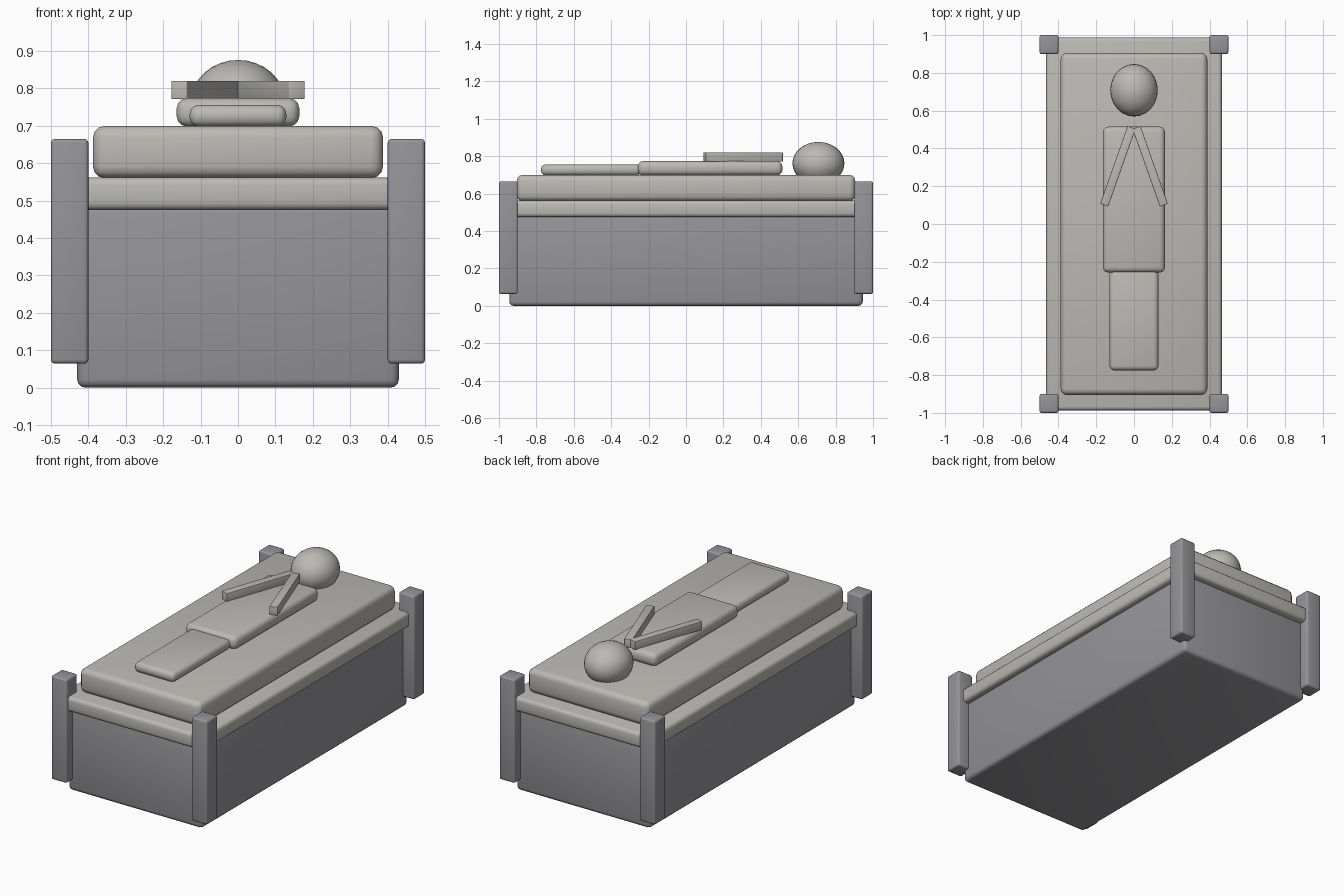
import bpy, math
from mathutils import Vector

if "Cube" in bpy.data.objects:
    bpy.data.objects.remove(bpy.data.objects["Cube"])


def material(name, rgb):
    m = bpy.data.materials.new(name)
    m.diffuse_color = (*rgb, 1)
    m.use_nodes = True
    m.node_tree.nodes["Principled BSDF"].inputs["Base Color"].default_value = m.diffuse_color
    return m


STONE = material("warm_stone", (0.50, 0.49, 0.46))
DARK = material("dark_stone", (0.30, 0.30, 0.32))


def box(name, lo, hi, bevel, mat, angle=0.0):
    """Rounded box between two corners, optionally turned about z."""
    lo, hi = Vector(lo), Vector(hi)
    bpy.ops.mesh.primitive_cube_add(size=1, location=(lo + hi) / 2)
    ob = bpy.context.object
    ob.name = name
    ob.scale = hi - lo
    bpy.ops.object.transform_apply(location=False, rotation=False, scale=True)
    mod = ob.modifiers.new("round_edges", 'BEVEL')
    mod.width, mod.segments = bevel, 3
    bpy.ops.object.modifier_apply(modifier=mod.name)
    bpy.ops.object.shade_smooth_by_angle(angle=math.radians(35))
    ob.rotation_euler.z = angle
    ob.data.materials.append(mat)
    return ob


# Tomb chest and its slabs
box("chest", (-0.43, -0.945, 0), (0.43, 0.945, 0.49), 0.022, DARK)
box("lid_slab", (-0.465, -0.987, 0.475), (0.465, 0.987, 0.562), 0.02, STONE)
box("upper_slab", (-0.388, -0.905, 0.56), (0.388, 0.905, 0.70), 0.032, STONE)

# Corner posts
for sx in (-1, 1):
    for sy in (-1, 1):
        x, y = sx * 0.45, sy * 0.95
        box("corner_post", (x - 0.05, y - 0.05, 0.064),
            (x + 0.05, y + 0.05, 0.665), 0.011, DARK)

# Reclining figure: torso and legs
box("torso", (-0.164, -0.257, 0.698), (0.164, 0.515, 0.774), 0.028, STONE)
box("legs", (-0.129, -0.775, 0.698), (0.129, -0.24, 0.756), 0.024, STONE)

# Arms meeting at the chest
top, end = Vector((0.013, 0.511)), Vector((0.158, 0.1))
for s in (-1, 1):
    c, d = (top + end) / 2, top - end
    box("arm", (s * c.x - 0.0225, c.y - d.length / 2, 0.771),
        (s * c.x + 0.0225, c.y + d.length / 2, 0.82), 0.003, STONE,
        angle=s * math.atan2(-d.x, d.y))

# Head
bpy.ops.mesh.primitive_uv_sphere_add(segments=24, ring_count=16, radius=1,
                                     location=(0, 0.708, 0.762))
head = bpy.context.object
head.name = "head"
head.scale = (0.126, 0.139, 0.114)
bpy.ops.object.shade_smooth()
head.data.materials.append(STONE)
